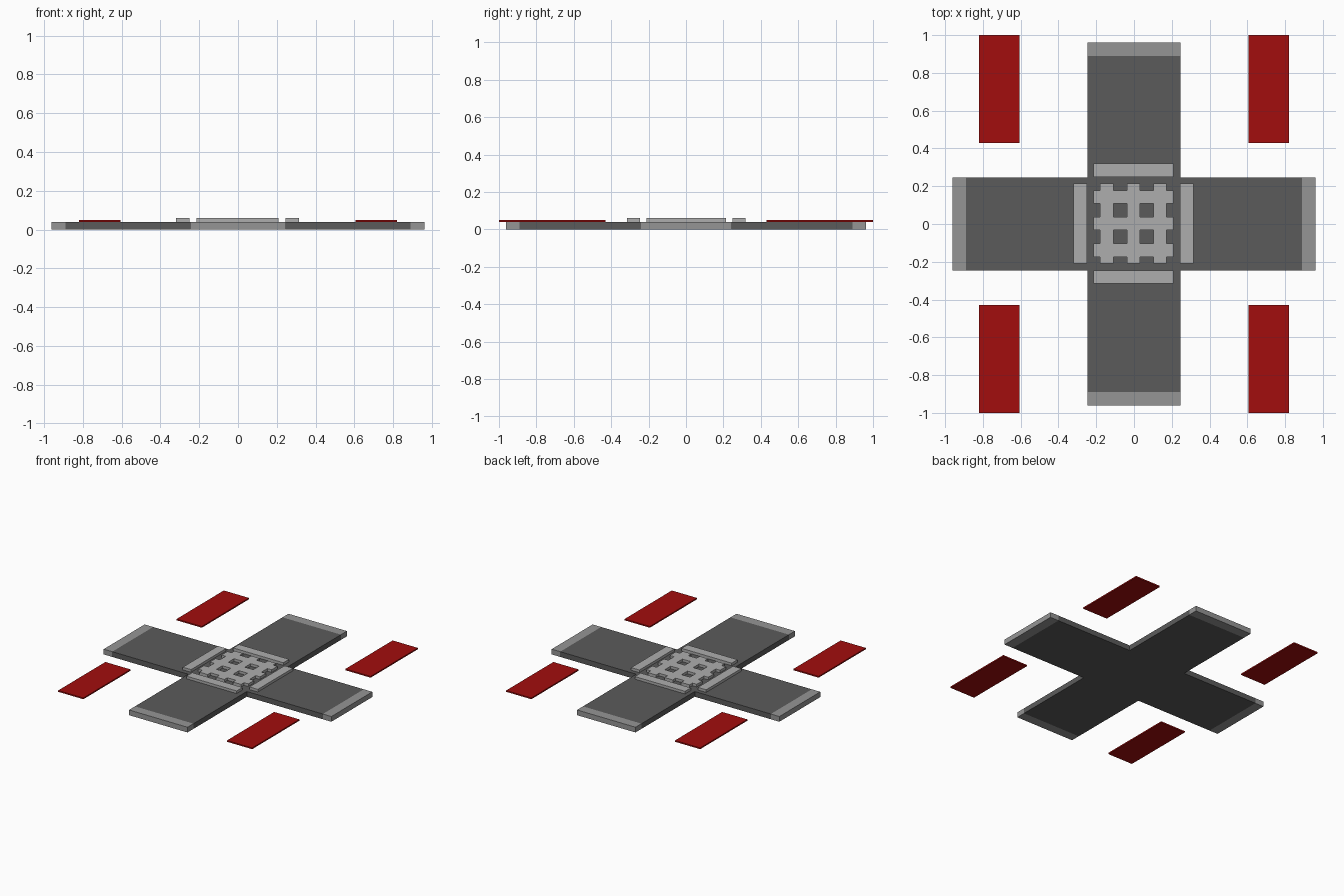
import bpy, bmesh

if "Cube" in bpy.data.objects:
    bpy.data.objects.remove(bpy.data.objects["Cube"])

def material(name, rgb):
    m = bpy.data.materials.new(name)
    m.diffuse_color = (*rgb, 1)
    m.use_nodes = True
    m.node_tree.nodes["Principled BSDF"].inputs["Base Color"].default_value = m.diffuse_color
    return m

ASPHALT = material("asphalt", (0.105, 0.105, 0.105))
CONCRETE = material("concrete", (0.3, 0.3, 0.3))
PAINT = material("paint", (0.42, 0.42, 0.42))
RED = material("red", (0.36, 0.004, 0.004))

def finish(name, bm, mat):
    bmesh.ops.recalc_face_normals(bm, faces=bm.faces)
    me = bpy.data.meshes.new(name)
    bm.to_mesh(me)
    bm.free()
    me.materials.append(mat)
    ob = bpy.data.objects.new(name, me)
    bpy.context.collection.objects.link(ob)
    return ob

def slab(name, x0, x1, y0, y1, z0, z1, mat):
    bm = bmesh.new()
    bmesh.ops.create_cube(bm, size=1)
    for v in bm.verts:
        v.co = (x1 if v.co.x > 0 else x0,
                y1 if v.co.y > 0 else y0,
                z1 if v.co.z > 0 else z0)
    return finish(name, bm, mat)

# Cross-shaped road crossing, extruded from its outline
W, ROAD, END, TOP = 0.247, 0.89, 0.962, 0.04
bm = bmesh.new()
corner = [(ROAD, -W), (ROAD, W), (W, W)]
outline = []
for i in range(4):
    outline += corner
    corner = [(-y, x) for x, y in corner]
face = bm.faces.new([bm.verts.new((x, y, 0)) for x, y in outline])
ext = bmesh.ops.extrude_face_region(bm, geom=[face], use_keep_orig=True)
bmesh.ops.translate(bm, vec=(0, 0, TOP),
                    verts=[g for g in ext["geom"] if isinstance(g, bmesh.types.BMVert)])
finish("road_crossing", bm, ASPHALT)

# Lighter slabs closing the four road ends
for side, s in (("right", 1), ("left", -1)):
    a, b = sorted((s * ROAD, s * END))
    slab("road_end_" + side, a, b, -W, W, 0, TOP, CONCRETE)
for side, s in (("back", 1), ("front", -1)):
    a, b = sorted((s * ROAD, s * END))
    slab("road_end_" + side, -W, W, a, b, 0, TOP, CONCRETE)

# Crosswalk bars: five each way, crossing into a lattice in the middle
CX, CY, H = -0.003, 0.002, 0.035
for i in range(-2, 3):
    c = 0.141 * i
    slab("crosswalk_bar_lengthwise", CX + c - H, CX + c + H, CY - 0.212, CY + 0.212, TOP, 0.06, PAINT)
    slab("crosswalk_bar_sideways", CX - 0.212, CX + 0.212, CY + c - H, CY + c + H, TOP, 0.06, PAINT)

# Red corner panels
for sx in (-1, 1):
    for sy in (-1, 1):
        x0, x1 = sorted((sx * 0.607, sx * 0.82))
        y0, y1 = sorted((sy * 0.43, sy * 1.0))
        slab("corner_panel", x0, x1, y0, y1, 0.04, 0.05, RED)
